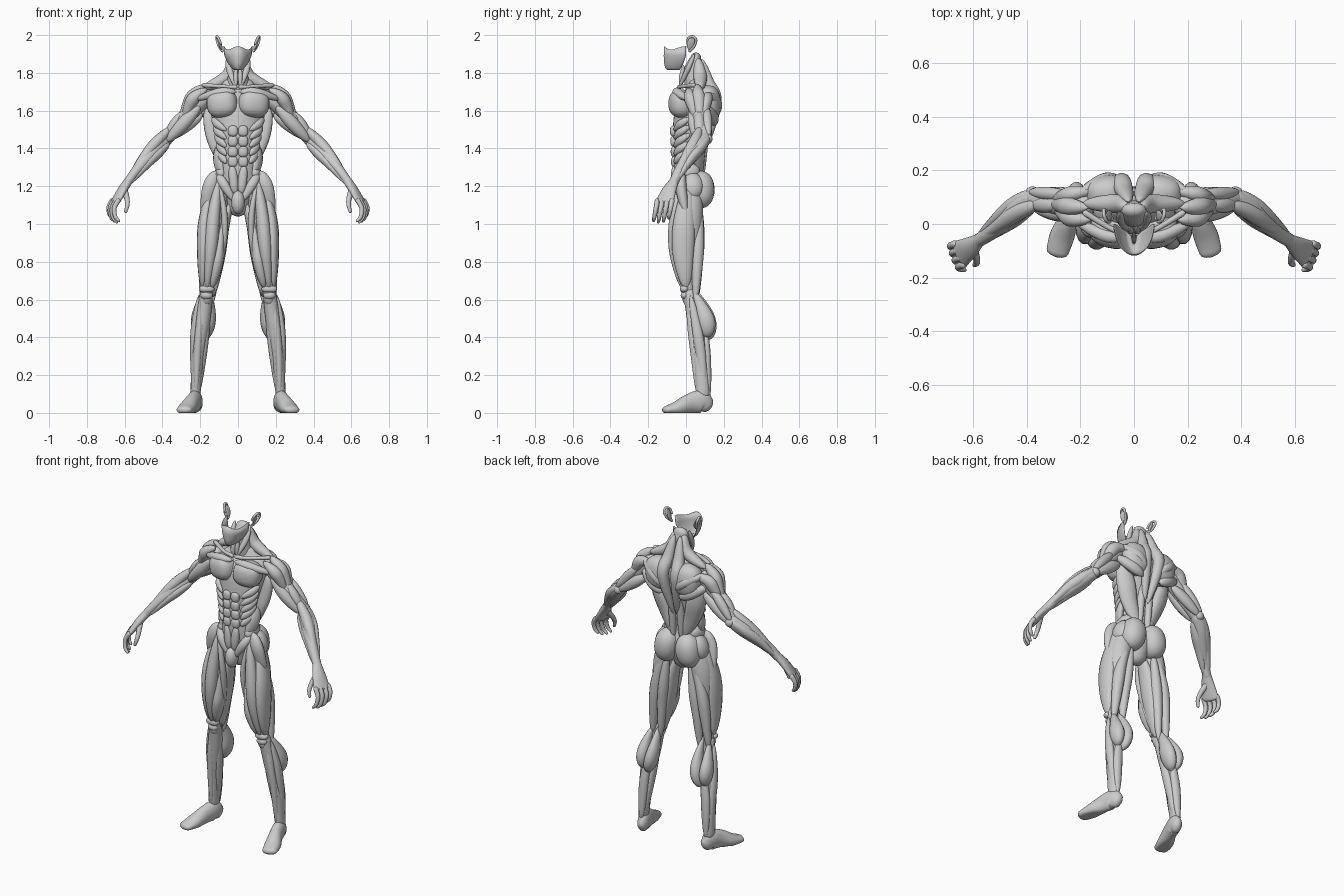
import bpy, bmesh, math
from mathutils import Vector, Euler

FRONT, BACK, SIDE, UP = (0, -1, 0), (0, 1, 0), (1, 0, 0), (0, 0, 1)


def finish(name, bm, mirror=True):
    bmesh.ops.recalc_face_normals(bm, faces=bm.faces)
    for f in bm.faces:
        f.smooth = True
    me = bpy.data.meshes.new(name)
    bm.to_mesh(me)
    bm.free()
    ob = bpy.data.objects.new(name, me)
    bpy.context.collection.objects.link(ob)
    if mirror:
        ob.modifiers.new("mirror", 'MIRROR')
    return ob


def spline(pts, n):
    P = [pts[0], *pts, pts[-1]]
    out = []
    for i in range(len(pts) - 1):
        for k in range(n):
            t = k / n
            out.append([.5 * (2*b + (c-a)*t + (2*a-5*b+4*c-d)*t*t + (3*b-a-3*c+d)*t**3)
                        for a, b, c, d in zip(*P[i:i + 4])])
    return out + [list(pts[-1])]


def loft(name, S, ref, mirror=True, n=16, floor=None):
    """Skin elliptical rings (x, y, z, half width, half depth) with rounded ends."""
    pos = [Vector(s[:3]) for s in S]
    rings = []
    for i, s in enumerate(S):
        T = (pos[min(i + 1, len(S) - 1)] - pos[max(i - 1, 0)]).normalized()
        side = T.cross(Vector(ref)).normalized()
        up = side.cross(T)
        ring = (pos[i], T, side, up, s[3], s[4])
        caps = [(math.sin(a), math.cos(a)) for a in (1.4, 1.0, .5)]
        r = min(s[3], s[4])
        if i == 0:
            rings += [(pos[i] - T * r * q, T, side, up, s[3] * c, s[4] * c) for q, c in caps]
        rings.append(ring)
        if i == len(S) - 1:
            rings += [(pos[i] + T * r * q, T, side, up, s[3] * c, s[4] * c) for q, c in caps[::-1]]
    bm = bmesh.new()
    rows = []
    for p, T, side, up, w, d in rings:
        row = []
        for j in range(n):
            a = 2 * math.pi * j / n
            v = p + side * w * math.cos(a) + up * d * math.sin(a)
            if floor is not None:
                v.z = max(v.z, floor)
            row.append(bm.verts.new(v))
        rows.append(row)
    for A, B in zip(rows, rows[1:]):
        for j in range(n):
            bm.faces.new((A[j], A[(j + 1) % n], B[(j + 1) % n], B[j]))
    bm.faces.new(rows[0])
    bm.faces.new(rows[-1])
    return finish(name, bm, mirror)


def tube(name, pts, ref=FRONT, mirror=True, **kw):
    return loft(name, spline(pts, 5), ref, mirror, **kw)


def muscle(name, pts, w, d, out=FRONT, skew=1.0):
    """Spindle along a path, flattened along 'out'."""
    S = spline(pts, 8)
    for i, s in enumerate(S):
        f = max(.12, max(0, math.sin(math.pi * (i / (len(S) - 1)) ** skew)) ** .6)
        s += [w * f, d * f]
    return loft(name, S, out, n=14)


def blob(name, c, half, rot=(0, 0, 0), e=1.0, mirror=True):
    bm = bmesh.new()
    bmesh.ops.create_uvsphere(bm, u_segments=24, v_segments=16, radius=1)
    R = Euler([math.radians(a) for a in rot]).to_matrix()
    for v in bm.verts:
        p = Vector([math.copysign(abs(q) ** e, q) * h for q, h in zip(v.co, half)])
        v.co = R @ p + Vector(c)
    return finish(name, bm, mirror)


# Torso and neck cores
tube("torso", [(0, .02, 1.1, .06, .06), (0, .025, 1.18, .105, .08), (0, .005, 1.27, .1, .073),
               (0, .01, 1.38, .098, .08), (0, .02, 1.5, .122, .09), (0, .04, 1.6, .145, .098),
               (0, .06, 1.68, .15, .08), (0, .06, 1.73, .09, .055)], mirror=False, n=32)
tube("neck", [(0, .07, 1.7, .07, .07), (0, .04, 1.79, .053, .053), (0, .045, 1.84, .05, .045),
              (0, .052, 1.88, .045, .028)], mirror=False, n=24)

# Open lower-face mask
bm = bmesh.new()
rows = []
for z, W, y0, D in ((1.932, .077, 0, .116), (1.89, .072, 0, .118), (1.855, .056, -.012, .104),
                    (1.825, .034, -.025, .085), (1.814, .022, -.035, .062), (1.818, .008, -.045, .03)):
    row = []
    for k in range(25):
        a = math.radians(-90 + 7.5 * k)
        dz = .009 * math.cos(4 * a) if z > 1.93 else 0
        row.append(bm.verts.new((W * math.sin(a), y0 - D * math.cos(a), z + dz)))
    rows.append(row)
for A, B in zip(rows, rows[1:]):
    for k in range(24):
        bm.faces.new((A[k], A[k + 1], B[k + 1], B[k]))
mask = finish("face_mask", bm, False)
mask.modifiers.new("thickness", 'SOLIDIFY').thickness = .004

# Ears
blob("ear_shell", (.095, .028, 1.952), (.007, .024, .036), (0, 18, 15))
tube("ear_rim", [(.09, .008, 1.955, .006, .006), (.103, .012, 1.982, .007, .007), (.112, .035, 1.993, .007, .007),
                 (.112, .053, 1.975, .007, .007), (.1, .043, 1.94, .007, .007),
                 (.083, .02, 1.917, .009, .008)], SIDE, n=10)

# Neck and shoulder girdle
muscle("neck_strap", [(.052, .045, 1.9), (.046, .01, 1.82), (.012, -.035, 1.725)], .017, .014)
muscle("throat_strap", [(.012, -.012, 1.84), (.012, -.025, 1.78), (.012, -.03, 1.72)], .012, .012)
muscle("upper_trapezius", [(.03, .06, 1.88), (.06, .075, 1.78), (.19, .075, 1.715)], .034, .036)
tube("collar_bone", [(.015, -.035, 1.725, .012, .012), (.08, -.02, 1.728, .01, .01),
                     (.18, .04, 1.735, .012, .012)])
muscle("upper_chest", [(.01, -.045, 1.7), (.1, -.045, 1.695), (.22, .01, 1.66)], .025, .025)
blob("chest", (.083, -.022, 1.637), (.082, .068, .074), (0, 6, 14), .8)

# Back
blob("shoulder_blade", (.098, .118, 1.635), (.082, .066, .098), (0, 12, -8), .85)
muscle("trapezius", [(.02, .085, 1.87), (.035, .12, 1.75), (.045, .16, 1.64), (.012, .105, 1.4)], .036, .032, BACK)
muscle("blade_ridge", [(.05, .165, 1.58), (.11, .165, 1.64), (.2, .12, 1.69)], .028, .025, BACK)
muscle("lower_blade", [(.06, .15, 1.53), (.13, .14, 1.57), (.22, .1, 1.62)], .035, .03, BACK)
muscle("lat", [(.155, .08, 1.62), (.128, .08, 1.5), (.09, .07, 1.38), (.03, .075, 1.24)], .055, .034, (.5, 1, 0), .8)
muscle("spine_column", [(.022, .11, 1.55), (.028, .09, 1.4), (.028, .08, 1.22)], .022, .025, BACK)

# Abdomen
for i, z in enumerate((1.492, 1.438, 1.383, 1.33)):
    blob(f"ab_block_{i + 1}", (.027, -.064 + .002 * i, z), (.026, .021, .029), e=.75)
blob("lower_ab", (.024, -.06, 1.235), (.024, .021, .075), (0, 6, 0), .85)
for i in range(5):
    z = 1.53 - .043 * i
    muscle(f"rib_slip_{i + 1}", [(.135 - .008 * i, .02, z + .03), (.112 - .006 * i, -.03, z),
                                 (.062, -.062, z - .035)], .021, .016, (1, -1, 0))
muscle("side_oblique", [(.105, .03, 1.42), (.105, 0, 1.34), (.085, -.03, 1.25)], .04, .022, (1, -.5, 0))
blob("hip_oblique", (.088, .012, 1.275), (.034, .062, .045), (15, -12, 0))
muscle("groin_line", [(.11, -.02, 1.27), (.075, -.055, 1.21), (.02, -.06, 1.12)], .025, .02)
blob("groin", (0, -.06, 1.115), (.036, .04, .062), mirror=False)

# Hips and thighs
blob("glute", (.072, .073, 1.182), (.072, .078, .1), (0, -8, 0), .92)
blob("side_hip", (.115, .035, 1.2), (.05, .06, .075), (0, -20, 0))
tube("thigh", [(.09, .02, 1.2, .055, .065), (.125, .015, 1.06, .066, .075), (.14, .005, .9, .06, .075),
               (.147, .003, .78, .05, .066), (.16, .007, .68, .034, .038), (.165, .015, .6, .03, .033)])
muscle("front_thigh", [(.1, -.03, 1.25), (.128, -.052, 1.05), (.145, -.056, .86), (.165, -.02, .66)], .036, .038)
muscle("outer_thigh", [(.14, .01, 1.21), (.176, -.01, 1.02), (.184, -.015, .84), (.188, 0, .66)], .036, .062)
muscle("inner_thigh", [(.075, -.03, 1.06), (.098, -.035, .88), (.113, -.03, .78), (.14, -.01, .66)], .032, .042, skew=1.3)
muscle("adductor", [(.03, .01, 1.14), (.078, .015, .98), (.1, .02, .82), (.13, .03, .62)], .034, .056)
muscle("thigh_strap", [(.115, -.035, 1.27), (.075, -.052, 1.08), (.075, -.03, .9), (.125, .02, .62)], .017, .02)
muscle("hip_strap", [(.115, -.02, 1.28), (.15, -.025, 1.19), (.18, .005, 1.03)], .03, .04, SIDE)
muscle("outer_hamstring", [(.1, .07, 1.13), (.15, .065, .95), (.172, .06, .8), (.192, .05, .58)], .034, .034, BACK)
muscle("inner_hamstring", [(.08, .07, 1.12), (.1, .068, .95), (.118, .06, .8), (.135, .055, .58)], .032, .034, BACK)
blob("kneecap", (.166, -.008, .656), (.041, .024, .019), e=.8)
blob("knee_pad", (.166, -.006, .622), (.032, .022, .022))

# Lower legs and feet
tube("shin", [(.167, .018, .63, .034, .034), (.185, .045, .5, .04, .04), (.212, .075, .3, .034, .042),
              (.225, .09, .1, .026, .036)])
muscle("inner_calf", [(.148, .04, .66), (.147, .09, .55), (.158, .112, .46), (.18, .11, .385)], .036, .052, BACK, 1.4)
muscle("outer_calf", [(.188, .04, .65), (.208, .085, .55), (.214, .11, .47), (.21, .11, .4)], .036, .048, BACK, 1.4)
muscle("front_shin", [(.18, .01, .62), (.2, .025, .48), (.215, .045, .3), (.222, .06, .1)], .022, .022)
muscle("outer_shin", [(.208, .025, .62), (.23, .055, .46), (.235, .08, .3), (.236, .1, .1)], .02, .028)
muscle("inner_shin", [(.15, .03, .6), (.17, .06, .42), (.192, .085, .25), (.208, .1, .1)], .02, .028)
muscle("heel_tendon", [(.19, .1, .46), (.21, .11, .3), (.22, .122, .08)], .028, .022, BACK)
tube("foot", [(.217, .11, .045, .03, .045), (.225, .08, .06, .036, .06), (.243, .02, .05, .038, .052),
              (.268, -.045, .026, .046, .038), (.285, -.102, .016, .042, .022)], UP, n=24, floor=0)

# Upper arms
tube("upper_arm", [(.19, .07, 1.655, .045, .05), (.28, .075, 1.56, .041, .045), (.33, .085, 1.505, .037, .04),
                   (.375, .095, 1.455, .033, .037)])
muscle("front_deltoid", [(.165, .015, 1.715), (.225, .02, 1.675), (.255, .035, 1.63), (.29, .06, 1.54)], .034, .034)
muscle("side_deltoid", [(.175, .06, 1.735), (.235, .065, 1.685), (.265, .07, 1.63), (.305, .075, 1.54)], .036, .035, (1, 0, 1))
muscle("rear_deltoid", [(.15, .125, 1.68), (.225, .112, 1.665), (.26, .1, 1.62), (.3, .09, 1.54)], .036, .032, BACK)
muscle("biceps", [(.2, .035, 1.63), (.285, .042, 1.535), (.38, .065, 1.435)], .035, .032)
muscle("arm_side", [(.28, .07, 1.6), (.335, .07, 1.535), (.39, .075, 1.45)], .024, .028)
muscle("outer_triceps", [(.25, .11, 1.62), (.315, .112, 1.55), (.39, .12, 1.46)], .028, .026, BACK)
muscle("inner_triceps", [(.19, .1, 1.58), (.27, .11, 1.525), (.375, .12, 1.445)], .034, .028, BACK)
blob("elbow", (.378, .118, 1.45), (.026, .022, .026))

# Forearms
tube("forearm", [(.38, .095, 1.45, .036, .038), (.43, .06, 1.405, .042, .044), (.48, .015, 1.35, .038, .04),
                 (.54, -.035, 1.28, .027, .029), (.585, -.065, 1.22, .023, .025)])
muscle("forearm_top", [(.355, .075, 1.51), (.43, .045, 1.435), (.49, .005, 1.365), (.58, -.06, 1.24)], .03, .032, skew=.8)
muscle("forearm_under", [(.365, .075, 1.43), (.425, .035, 1.375), (.48, -.005, 1.32), (.57, -.07, 1.215)], .028, .032, skew=.8)
muscle("forearm_back", [(.385, .12, 1.46), (.45, .075, 1.4), (.51, .02, 1.335), (.585, -.05, 1.225)], .03, .026, BACK, .8)

# Hands
across = Vector((-.38, -.92, 0))
tube("palm", [(.58, -.062, 1.228, .025, .023), (.612, -.088, 1.18, .04, .022), (.648, -.112, 1.12, .052, .017)],
     (.74, -.3, .59))
for i, (off, k) in enumerate(((.043, .98), (.015, 1.04), (-.014, 1.0), (-.041, .85))):
    b = Vector((.652, -.112, 1.122)) + across * off
    tube(f"finger_{i + 1}", [(*(b + Vector(s) * k), r, r) for *s, r in
         ((0, 0, 0, .014), (.02, -.008, -.04, .0125), (.014, -.016, -.085, .011), (-.004, -.02, -.107, .008))],
         across, n=10)
tube("thumb", [(.603, -.092, 1.18, .02, .018), (.588, -.125, 1.135, .014, .014), (.586, -.145, 1.1, .012, .012),
               (.594, -.152, 1.068, .009, .009)], across, n=10)
